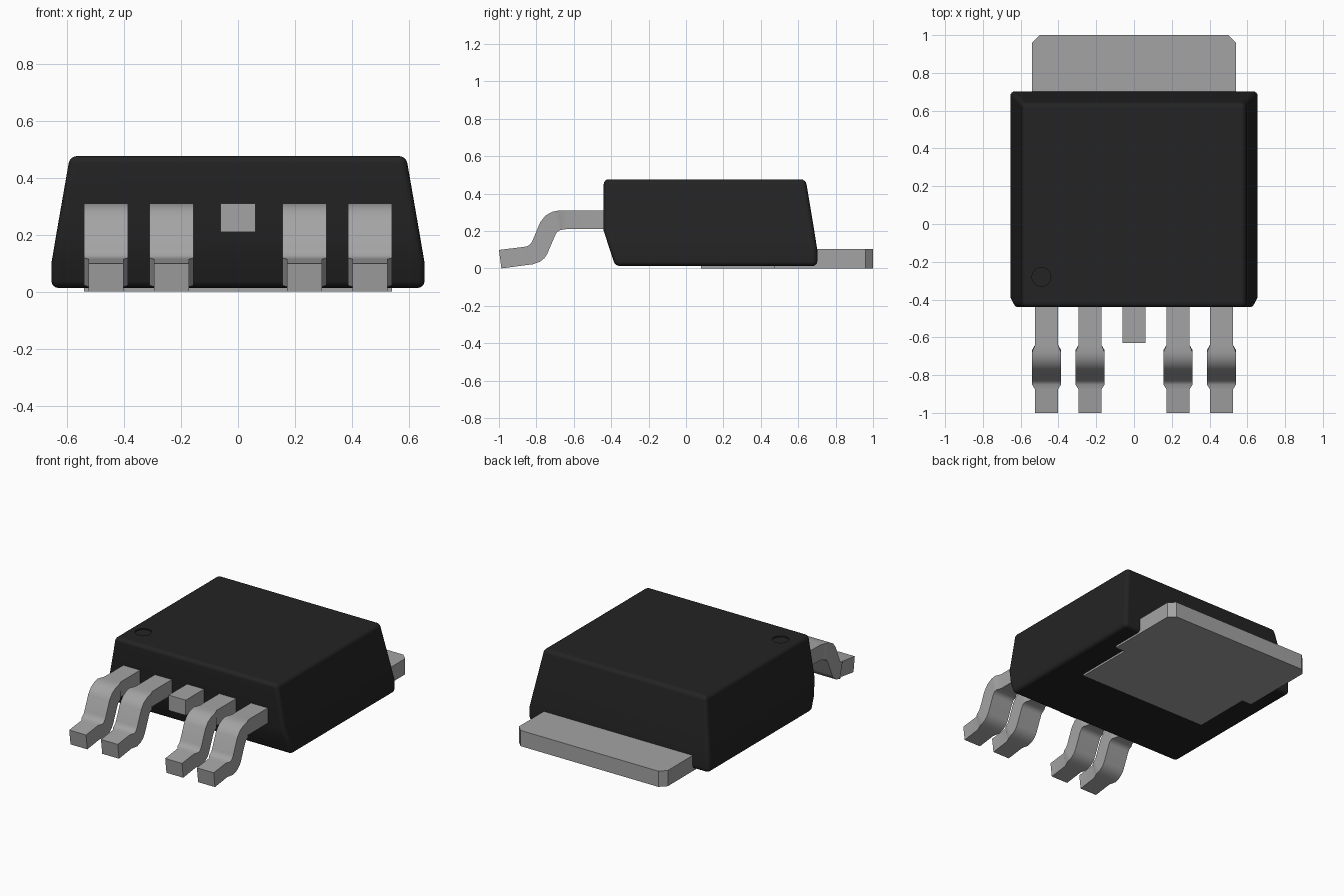
import bpy, bmesh, math

cube = bpy.data.objects.get("Cube")
if cube:
    bpy.data.objects.remove(cube, do_unlink=True)


def material(name, value):
    m = bpy.data.materials.new(name)
    m.use_nodes = True
    m.diffuse_color = (value, value, value, 1)
    bsdf = m.node_tree.nodes["Principled BSDF"]
    bsdf.inputs["Base Color"].default_value = (value, value, value, 1)
    bsdf.inputs["Roughness"].default_value = 0.6
    return m


black = material("black plastic", 0.017)
metal = material("grey metal", 0.37)


def loft(name, rings, mat, bevel=0.0):
    """Skin a stack of equal-length point rings and cap both ends."""
    bm = bmesh.new()
    loops = [[bm.verts.new(p) for p in ring] for ring in rings]
    n = len(loops[0])
    for a, b in zip(loops, loops[1:]):
        for i in range(n):
            j = (i + 1) % n
            bm.faces.new((a[i], a[j], b[j], b[i]))
    bm.faces.new(loops[0][::-1])
    bm.faces.new(loops[-1])
    bmesh.ops.recalc_face_normals(bm, faces=bm.faces)
    if bevel:
        edges = [e for e in bm.edges if e.calc_face_angle() > math.radians(30)]
        bmesh.ops.bevel(bm, geom=edges, offset=bevel, segments=4,
                        profile=0.5, affect='EDGES')
    me = bpy.data.meshes.new(name)
    bm.to_mesh(me)
    bm.free()
    ob = bpy.data.objects.new(name, me)
    bpy.context.collection.objects.link(ob)
    me.materials.append(mat)
    return ob


def activate(ob):
    bpy.ops.object.select_all(action='DESELECT')
    ob.select_set(True)
    bpy.context.view_layer.objects.active = ob


def smooth(ob, degrees=35):
    activate(ob)
    bpy.ops.object.shade_smooth_by_angle(angle=math.radians(degrees))
    mod = ob.modifiers.new("even shading", 'WEIGHTED_NORMAL')
    mod.keep_sharp = True


def prism(name, outline, z0, z1, mat):
    return loft(name, [[(x, y, z) for x, y in outline] for z in (z0, z1)], mat)


# Moulded body: z, half width, front y, back y
levels = [(0.013, 0.655, -0.378, 0.702), (0.10, 0.655, -0.407, 0.702),
          (0.20, 0.638, -0.440, 0.686), (0.476, 0.590, -0.440, 0.640)]
body = loft("body", [[(-w, f, z), (w, f, z), (w, b, z), (-w, b, z)]
                     for z, w, f, b in levels], black, bevel=0.025)

# Shallow round pin marker pressed into the top
ring = [(-0.49 + 0.05 * math.cos(i * math.tau / 24),
         -0.28 + 0.05 * math.sin(i * math.tau / 24)) for i in range(24)]
cutter = prism("marker_cutter", ring, 0.468, 0.55, black)
cutter.hide_render = True
cut = body.modifiers.new("marker", 'BOOLEAN')
cut.operation = 'DIFFERENCE'
cut.solver = 'EXACT'
cut.object = cutter
activate(body)
bpy.ops.object.modifier_apply(modifier=cut.name)
bpy.data.objects.remove(cutter, do_unlink=True)
smooth(body)

# Heat tab: chamfered rear corners, stepped narrower under the body
half = [(0.47, 0.08), (0.47, 0.47), (0.54, 0.47), (0.54, 0.96), (0.50, 1.0)]
prism("heat_tab", half + [(-x, y) for x, y in reversed(half)], 0.0, 0.103, metal)

# Gull-wing leads: top y, top z, bottom y, bottom z, half width
N, W = 0.061, 0.077
stations = [(-0.40, 0.31, -0.40, 0.21, N), (-0.64, 0.31, -0.64, 0.21, N),
            (-0.68, 0.31, -0.668, 0.206, W), (-0.715, 0.303, -0.680, 0.201, W),
            (-0.752, 0.282, -0.690, 0.193, W), (-0.78, 0.246, -0.697, 0.182, W),
            (-0.82, 0.15, -0.742, 0.078, W), (-0.828, 0.136, -0.757, 0.055, W),
            (-0.838, 0.125, -0.782, 0.035, W), (-0.85, 0.118, -0.82, 0.022, W),
            (-0.875, 0.114, -0.86, 0.017, N), (-1.0, 0.099, -0.987, 0.0, N)]
for i, cx in enumerate((-0.463, -0.233, 0.233, 0.463)):
    lead = loft(f"lead_{i + 1}",
                [[(cx - w, ty, tz), (cx + w, ty, tz), (cx + w, by, bz), (cx - w, by, bz)]
                 for ty, tz, by, bz, w in stations], metal)
    smooth(lead)

# Cropped centre lead
prism("centre_stub", [(-0.062, -0.63), (0.062, -0.63), (0.062, -0.40), (-0.062, -0.40)],
      0.21, 0.31, metal)
